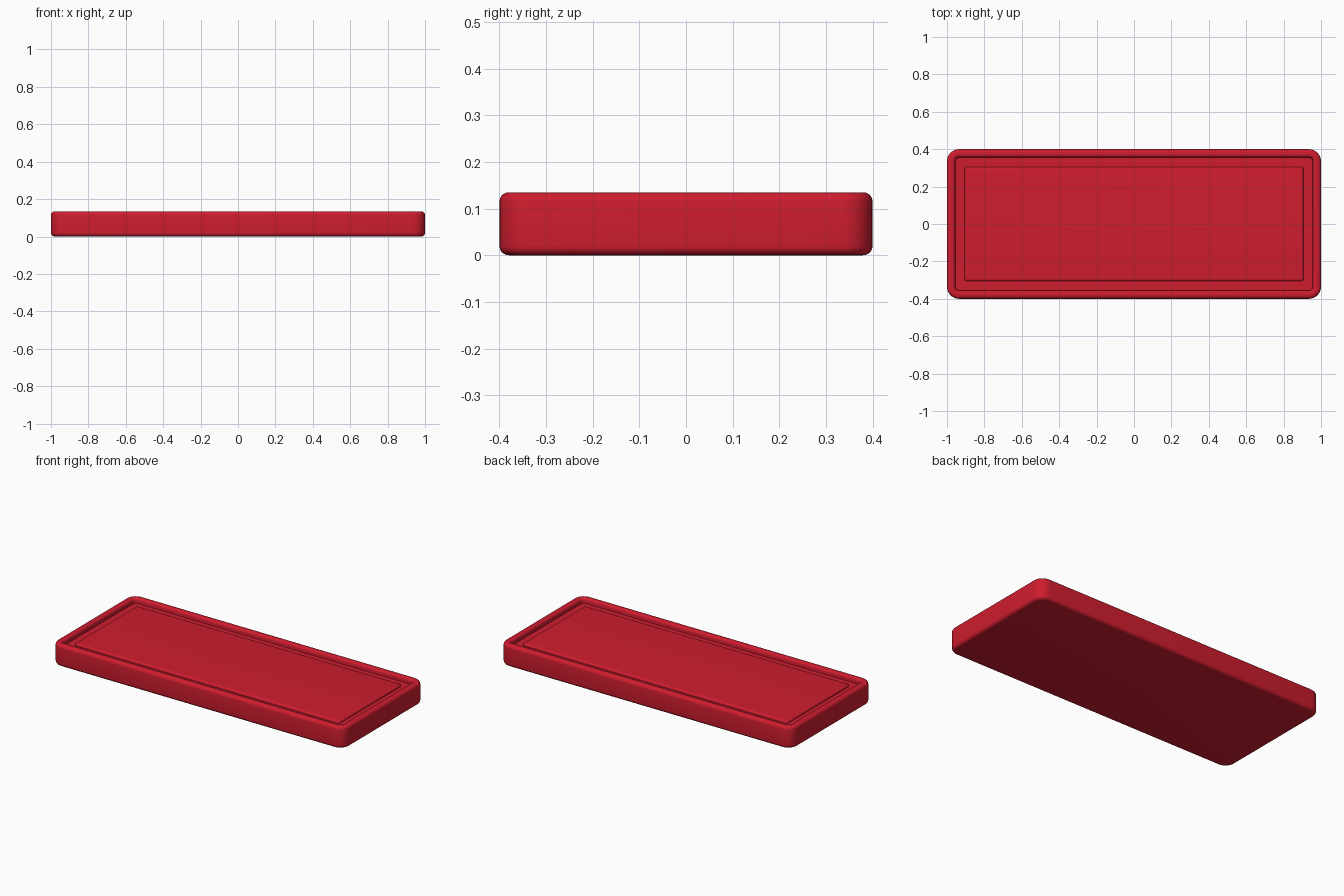
import bpy, bmesh, math

if "Cube" in bpy.data.objects:
    bpy.data.objects.remove(bpy.data.objects["Cube"])

H = 0.135


def rounded_ring(bm, inset, z, r, n=8):
    """Rounded rectangle loop, inset from the 2 x 0.8 outline."""
    hx, hy = 1.0 - inset, 0.4 - inset
    ring = []
    for k, (sx, sy) in enumerate([(1, 1), (-1, 1), (-1, -1), (1, -1)]):
        for i in range(n + 1):
            a = math.pi / 2 * (k + i / n)
            ring.append(bm.verts.new((sx * (hx - r) + r * math.cos(a),
                                      sy * (hy - r) + r * math.sin(a), z)))
    return ring


def arc(cx, cz, r, a0, a1, n=5):
    """Quarter-round in the (inset, z) section."""
    return [(cx + r * math.cos(math.radians(a0 + (a1 - a0) * i / n)),
             cz + r * math.sin(math.radians(a0 + (a1 - a0) * i / n))) for i in range(n + 1)]


# cross-section from underside, over the rim, down the groove, up to the panel
b = 0.02
section = arc(b, b, b, 270, 180)                  # lower outer edge
section += arc(b, H - b, b, 180, 90)              # upper outer edge
section += arc(0.028, H - 0.016, 0.016, 90, 0)    # inner rim edge
section += [(0.045, 0.105), (0.094, 0.105)]       # groove floor
section += arc(0.106, 0.108, 0.012, 180, 90)      # panel edge

bm = bmesh.new()
rings = []
for inset, z in section:
    r = max(0.065 - inset, 0.012)
    rings.append(rounded_ring(bm, inset, z, r))
for lo, hi in zip(rings, rings[1:]):
    m = len(lo)
    for i in range(m):
        j = (i + 1) % m
        bm.faces.new((lo[i], lo[j], hi[j], hi[i]))
bm.faces.new(rings[0][::-1])
bm.faces.new(rings[-1])
bmesh.ops.recalc_face_normals(bm, faces=bm.faces)

mesh = bpy.data.meshes.new("tray")
bm.to_mesh(mesh)
bm.free()
tray = bpy.data.objects.new("tray", mesh)
bpy.context.collection.objects.link(tray)

mat = bpy.data.materials.new("red")
mat.diffuse_color = (0.62, 0.012, 0.028, 1)
mat.use_nodes = True
mat.node_tree.nodes["Principled BSDF"].inputs["Base Color"].default_value = mat.diffuse_color
mesh.materials.append(mat)

bpy.context.view_layer.objects.active = tray
tray.select_set(True)
bpy.ops.object.shade_smooth_by_angle(angle=math.radians(35))
